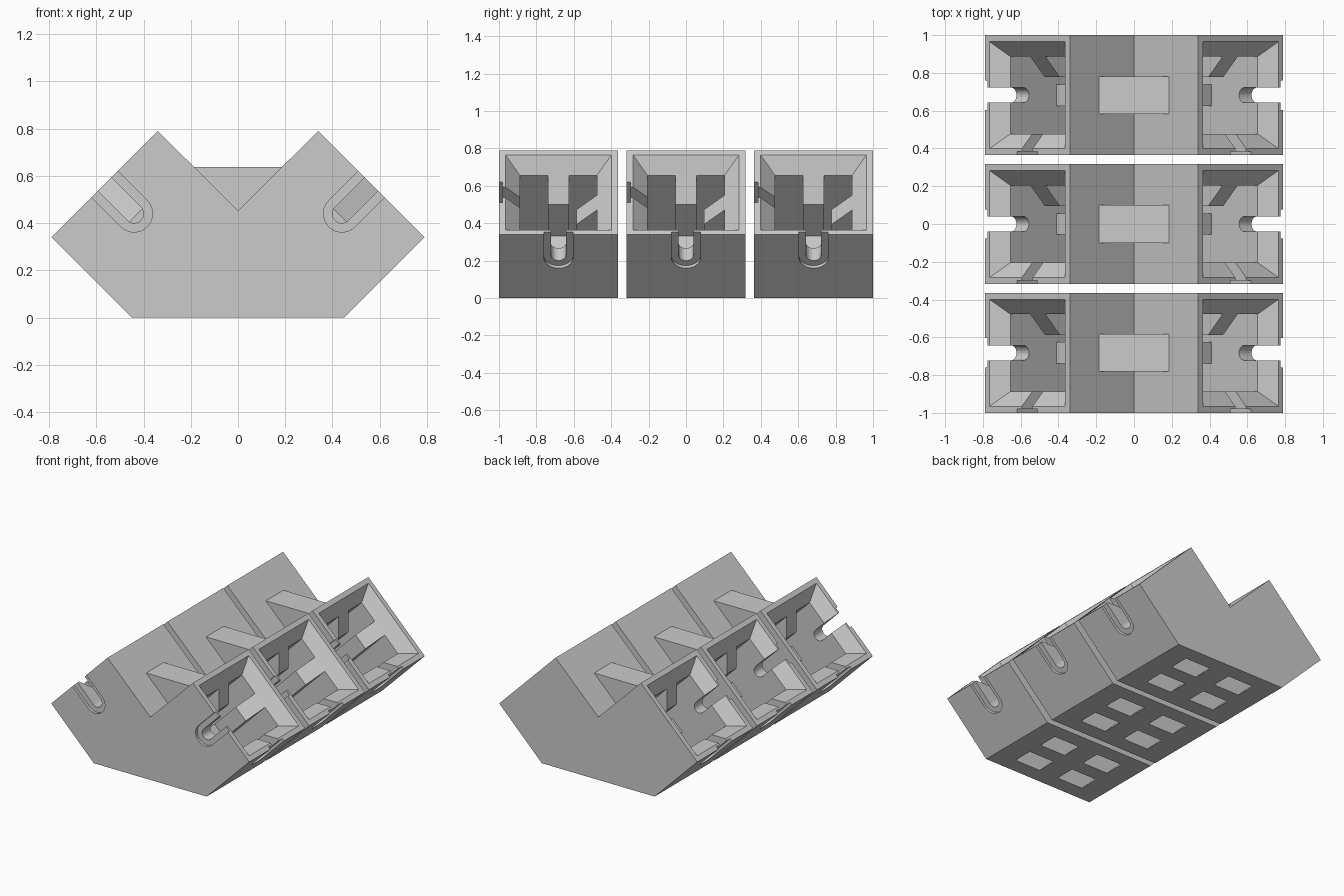
import bpy, bmesh, math
from mathutils import Vector

if "Cube" in bpy.data.objects:
    bpy.data.objects.remove(bpy.data.objects["Cube"])

grey = bpy.data.materials.new("grey plastic")
grey.diffuse_color = (0.6, 0.6, 0.6, 1)
grey.use_nodes = True
grey.node_tree.nodes["Principled BSDF"].inputs["Base Color"].default_value = grey.diffuse_color

W = 0.318          # half width of a socket block
WELL = 0.205       # half width of the square well
RIB = 0.056        # half width of guide ribs and floor arms
FLOOR = 0.424      # depth of the well floor
PITCH = 0.682      # spacing of the modules
K = math.sqrt(0.5)


def tilt(side):
    """Map socket coordinates (across, y, depth) to the tilted block on one side."""
    def f(p):
        u, v, d = p
        return Vector((side * (0.565 + K * (u - d)), v, 0.565 - K * (u + d)))
    return f


def loft(name, a, b, place=Vector):
    """Solid between two matching outlines."""
    bm = bmesh.new()
    va = [bm.verts.new(place(p)) for p in a]
    vb = [bm.verts.new(place(p)) for p in b]
    n = len(va)
    bm.faces.new(va)
    bm.faces.new(vb[::-1])
    for i in range(n):
        bm.faces.new((va[i], vb[i], vb[(i + 1) % n], va[(i + 1) % n]))
    bmesh.ops.recalc_face_normals(bm, faces=bm.faces[:])
    me = bpy.data.meshes.new(name)
    bm.to_mesh(me)
    bm.free()
    me.materials.append(grey)
    ob = bpy.data.objects.new(name, me)
    bpy.context.scene.collection.objects.link(ob)
    return ob


def rect(u0, u1, v0, v1, d):
    return [(u0, v0, d), (u1, v0, d), (u1, v1, d), (u0, v1, d)]


def slot_outline(r):
    """Open-topped slot with a round end, as (sideways, depth) pairs."""
    arc = [math.pi * i / 14 for i in range(15)]
    return [(r, -0.05)] + [(r * math.cos(t), 0.177 + r * math.sin(t)) for t in arc] + [(-r, -0.05)]


def socket_cutters(side):
    t = tilt(side)
    top, low = WELL + 0.098, WELL
    cuts = [loft("funnel_cutter", rect(-top, top, -top, top, -0.02),
                 rect(-low, low, -low, low, 0.078), t),
            loft("well_cutter", rect(-low, low, -low, low, 0.07),
                 rect(-low, low, -low, low, FLOOR), t)]
    # four corner shafts running out through the base
    for u0, u1 in ((-low, -RIB), (RIB, low)):
        for v0, v1 in ((-low, -RIB), (RIB, low)):
            cuts.append(loft("shaft_cutter", rect(u0, u1, v0, v1, 0.35),
                             rect(u0, u1, v0, v1, 1.2), t))
    # cable slots with a wider shallow recess, on the outer and front walls
    for r, inner in ((0.04, 0.19), (0.078, W - 0.02)):
        o = slot_outline(r)
        cuts.append(loft("outer_slot_cutter", [(inner, s, d) for s, d in o],
                         [(0.36, s, d) for s, d in o], t))
        cuts.append(loft("front_slot_cutter", [(s, -inner, d) for s, d in o],
                         [(s, -0.36, d) for s, d in o], t))
    return cuts


# double socket block
profile = [(-0.45, 0), (0.45, 0), (0.79, 0.34), (0.34, 0.79),
           (0, 0.453), (-0.34, 0.79), (-0.79, 0.34)]
body = loft("socket_block", [(x, -W, z) for x, z in profile],
            [(x, W, z) for x, z in profile])
cutters = socket_cutters(1) + socket_cutters(-1)
for c in cutters:
    c.hide_render = True
    m = body.modifiers.new("cut", 'BOOLEAN')
    m.operation = 'DIFFERENCE'
    m.solver = 'EXACT'
    m.object = c
deps = bpy.context.evaluated_depsgraph_get()
cut_mesh = bpy.data.meshes.new_from_object(body.evaluated_get(deps))
body.modifiers.clear()
body.data = cut_mesh
for c in cutters:
    bpy.data.objects.remove(c)

parts = [body]

# guide ribs on the inner and back walls of each well
rib = [(WELL + 0.003, 0.075), (0.0955, 0.187), (0.0955, FLOOR + 0.002), (WELL + 0.003, FLOOR + 0.002)]
for side, label in ((1, "right"), (-1, "left")):
    t = tilt(side)
    parts.append(loft(label + "_inner_rib", [(-s, -RIB, d) for s, d in rib],
                      [(-s, RIB, d) for s, d in rib], t))
    parts.append(loft(label + "_back_rib", [(-RIB, s, d) for s, d in rib],
                      [(RIB, s, d) for s, d in rib], t))

# bridge wedge in the valley between the two sockets
wedge = [(-0.185, 0.638), (0.185, 0.638), (0, 0.453)]
parts.append(loft("valley_bridge", [(x, -0.1, z) for x, z in wedge],
                  [(x, 0.1, z) for x, z in wedge]))

# three modules in a row
for p in parts:
    for i, y in enumerate((-PITCH, PITCH)):
        q = p.copy()
        q.name = p.name + ("_front" if i == 0 else "_back")
        q.location.y = y
        bpy.context.scene.collection.objects.link(q)
